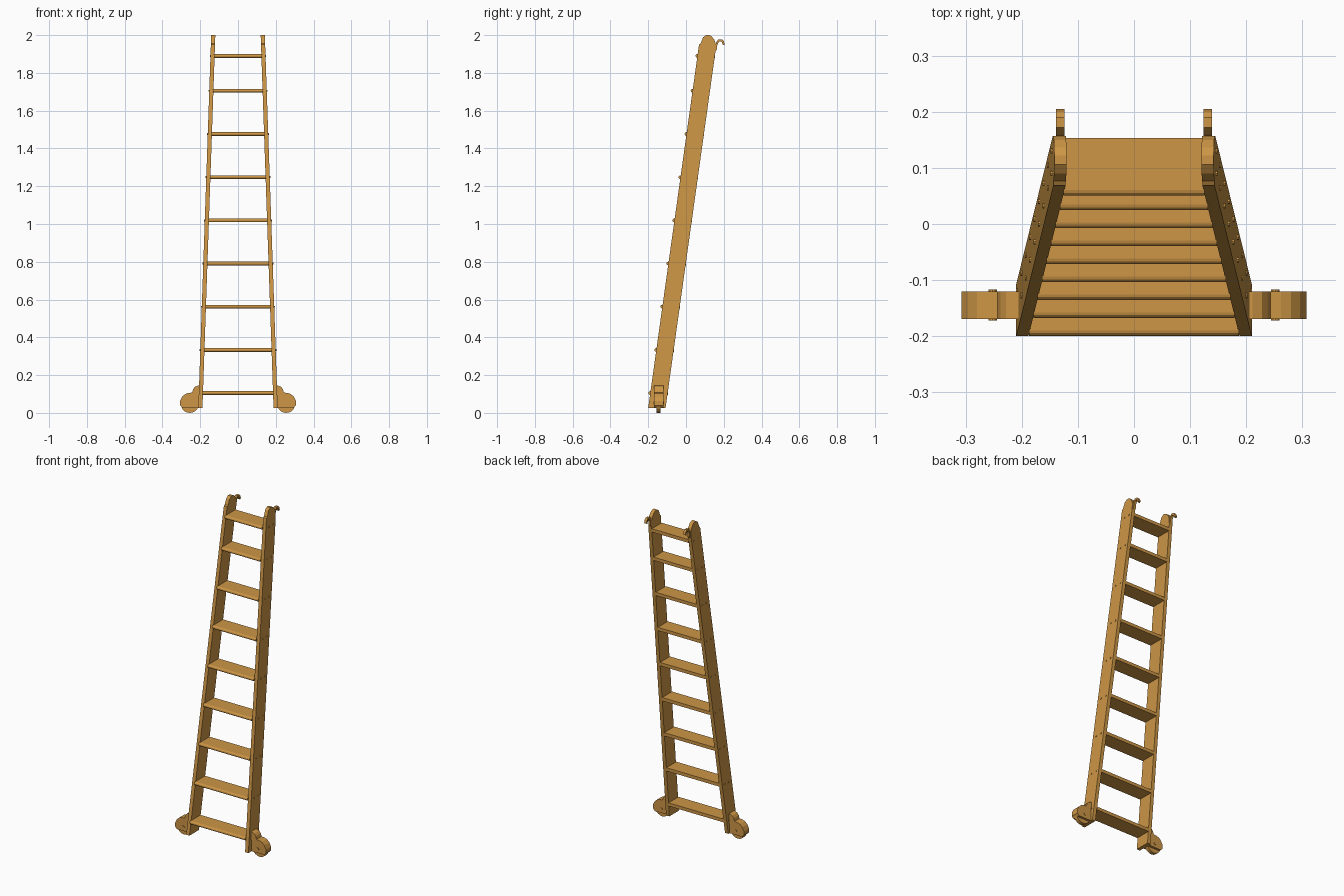
import bpy
import bmesh
import math
from mathutils import Matrix

default = bpy.data.objects.get("Cube")
if default:
    bpy.data.objects.remove(default, do_unlink=True)

wood = bpy.data.materials.new("golden_wood")
wood.use_nodes = True
COLOR = (0.61, 0.305, 0.061, 1)
wood.diffuse_color = COLOR
wood.node_tree.nodes["Principled BSDF"].inputs["Base Color"].default_value = COLOR


def rail_x(z):
    """Centre line of the left rail, leaning inwards with height."""
    return 0.199 - 0.0345 * (z - 0.03)


def rail_front(z):
    """Front edge of the rails, leaning backwards with height."""
    return -0.2 + 0.14 * (z - 0.03)


def finish(name, bm):
    bmesh.ops.recalc_face_normals(bm, faces=bm.faces)
    mesh = bpy.data.meshes.new(name)
    bm.to_mesh(mesh)
    bm.free()
    mesh.materials.append(wood)
    obj = bpy.data.objects.new(name, mesh)
    bpy.context.collection.objects.link(obj)
    return obj


def extrude(bm, points, low, high, place):
    """Prism from a 2D outline; place(a, b, depth) gives each 3D point."""
    ends = [[bm.verts.new(place(a, b, d)) for a, b in points] for d in (low, high)]
    bm.faces.new(ends[0])
    bm.faces.new(ends[1])
    n = len(points)
    for i in range(n):
        j = (i + 1) % n
        bm.faces.new((ends[0][i], ends[0][j], ends[1][j], ends[1][i]))


def cylinder(bm, center, radius, depth, axis, sides):
    matrix = Matrix.Translation(center) @ Matrix.Rotation(math.pi / 2, 4, axis)
    bmesh.ops.create_cone(bm, cap_ends=True, segments=sides, radius1=radius,
                          radius2=radius, depth=depth, matrix=matrix)


RAIL = [(-0.2, 0.027), (-0.108, 0.027), (0.157, 1.92), (0.157, 1.955),
        (0.15, 1.975), (0.136, 1.993), (0.122, 2), (0.106, 2), (0.09, 1.988),
        (0.081, 1.965), (0.077, 1.955), (0.069, 1.95)]
HOOK = [(0.14, 1.9), (0.152, 1.905), (0.163, 1.925), (0.166, 1.95), (0.175, 1.966),
        (0.188, 1.966), (0.196, 1.946), (0.205, 1.95), (0.2, 1.968),
        (0.19, 1.978), (0.172, 1.978), (0.16, 1.963), (0.154, 1.94), (0.14, 1.93)]
HOUSING = [(0.195, 0.145), (0.211, 0.145), (0.228, 0.138), (0.238, 0.125),
           (0.243, 0.107), (0.262, 0.106), (0.28, 0.1), (0.296, 0.085),
           (0.307, 0.062), (0.307, 0.04), (0.295, 0.027), (0.2, 0.027)]
STEPS = [0.105 + 0.2286 * i for i in range(8)] + [1.89]

for side, label in ((1, "left"), (-1, "right")):
    # Tapering rail with rounded top
    bm = bmesh.new()
    extrude(bm, RAIL, -0.011, 0.011,
            lambda y, z, d: (side * (rail_x(z) + d), y, z))
    finish(label + "_rail", bm)

    # Top hook
    bm = bmesh.new()
    extrude(bm, HOOK, 0.124, 0.139, lambda y, z, d: (side * d, y, z))
    finish(label + "_hook", bm)

    # Wheel housing, wheel and axle
    bm = bmesh.new()
    extrude(bm, HOUSING, -0.169, -0.12, lambda x, z, d: (side * x, d, z))
    finish(label + "_wheel_housing", bm)
    bm = bmesh.new()
    cylinder(bm, (side * 0.255, -0.145, 0.048), 0.048, 0.022, 'X', 20)
    finish(label + "_wheel", bm)
    bm = bmesh.new()
    cylinder(bm, (side * 0.252, -0.1445, 0.052), 0.008, 0.055, 'X', 10)
    finish(label + "_axle", bm)

    # Screw heads in pairs at every step
    bm = bmesh.new()
    for z in STEPS:
        for offset in (0.03, 0.07):
            cylinder(bm, (side * (rail_x(z) + 0.011), rail_front(z) + offset, z),
                     0.005, 0.006, 'Y', 8)
    finish(label + "_screws", bm)

# Steps with rounded noses
for number, z in enumerate(STEPS, 1):
    front = rail_front(z) - 0.01
    outline = [(front + 0.01 - 0.01 * math.sin(math.pi * i / 6),
                z - 0.01 * math.cos(math.pi * i / 6)) for i in range(7)]
    outline += [(front + 0.103, z + 0.01), (front + 0.103, z - 0.01)]
    half = rail_x(z) - 0.009
    bm = bmesh.new()
    extrude(bm, outline, -half, half, lambda y, h, d: (d, y, h))
    finish("step_%d" % number, bm)
